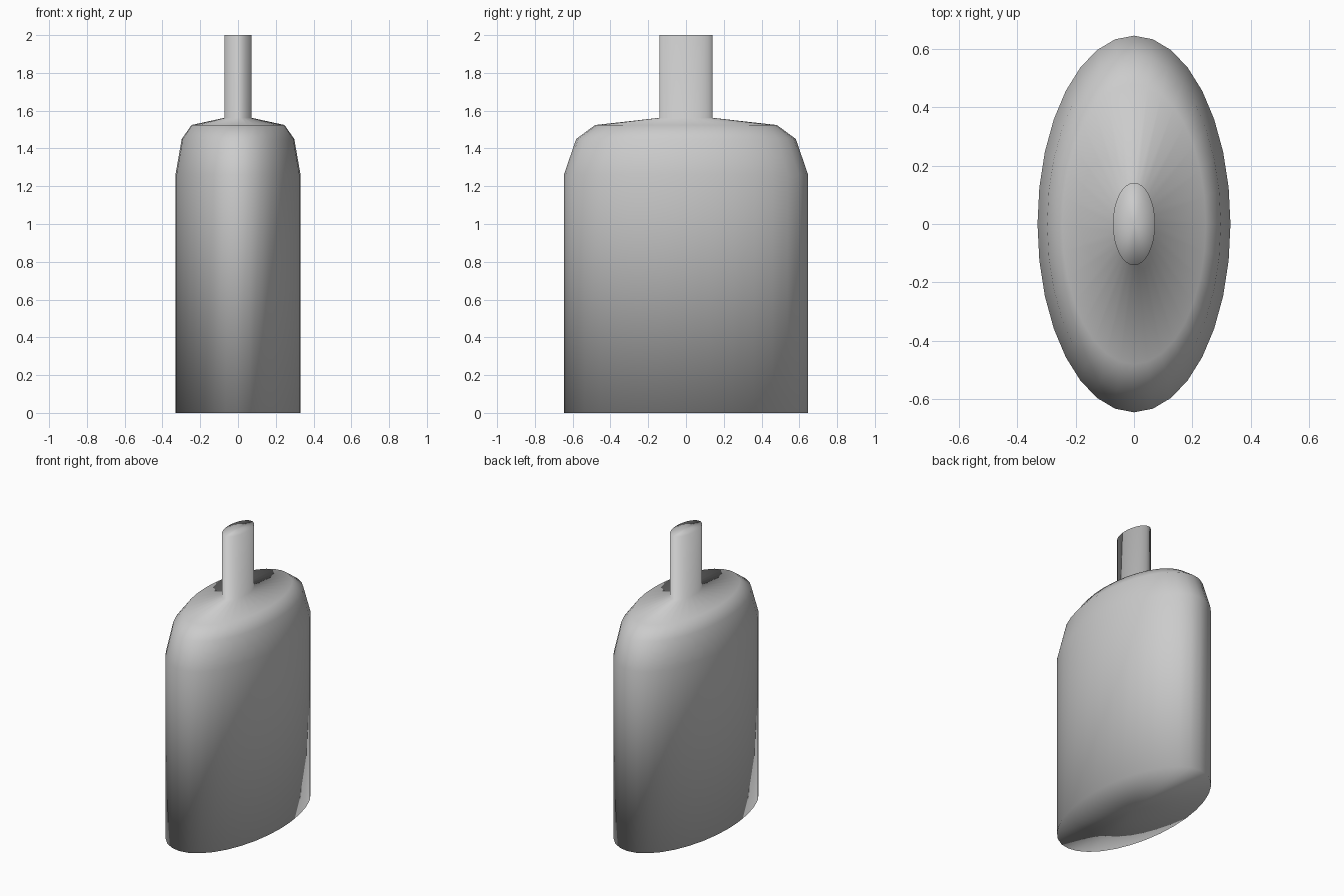
import bpy, bmesh, math

if "Cube" in bpy.data.objects:
    bpy.data.objects.remove(bpy.data.objects["Cube"])

SIDES = 32
RX, RY = 0.331, 0.646
# (fraction of full radius, height) from base to neck rim
PROFILE = [(1.0, 0.0), (1.0, 1.262), (0.9, 1.45), (0.745, 1.524),
           (0.219, 1.562), (0.219, 2.0)]

bm = bmesh.new()

# Elliptical rings
rings = []
for r, z in PROFILE:
    ring = []
    for i in range(SIDES):
        a = 2 * math.pi * i / SIDES
        ring.append(bm.verts.new((RX * r * math.cos(a), RY * r * math.sin(a), z)))
    rings.append(ring)

# Side walls
for low, high in zip(rings, rings[1:]):
    for i in range(SIDES):
        j = (i + 1) % SIDES
        bm.faces.new((low[i], low[j], high[j], high[i]))

# Closed base and neck top, as fans round a centre point
for ring, z in ((rings[0], 0.0), (rings[-1], 2.0)):
    centre = bm.verts.new((0, 0, z))
    for i in range(SIDES):
        bm.faces.new((centre, ring[i], ring[(i + 1) % SIDES]))

bmesh.ops.recalc_face_normals(bm, faces=bm.faces)
for f in bm.faces:
    f.smooth = True

mesh = bpy.data.meshes.new("bottle")
bm.to_mesh(mesh)
bm.free()
bottle = bpy.data.objects.new("bottle", mesh)
bpy.context.collection.objects.link(bottle)
